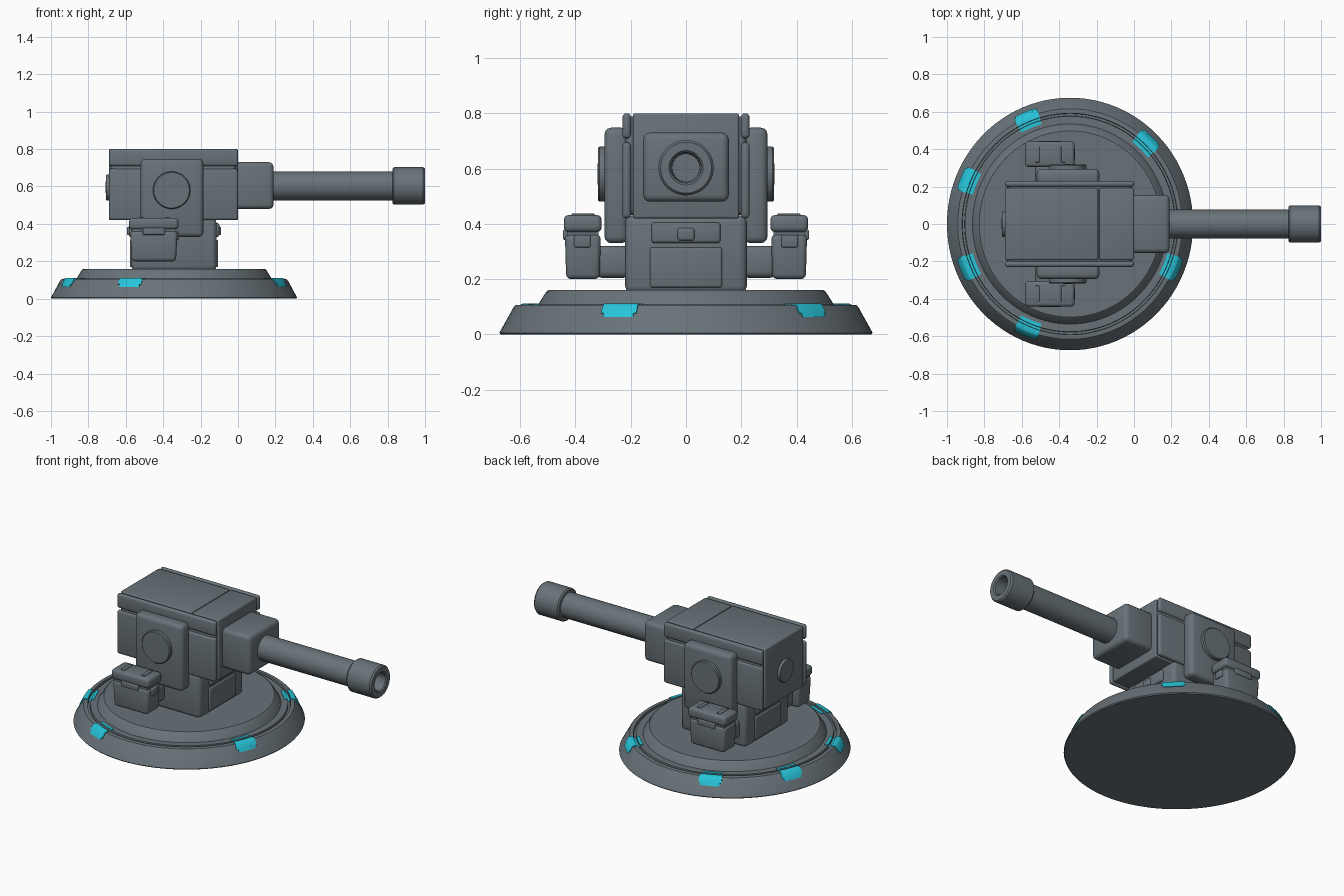
import bpy, bmesh, math
from mathutils import Matrix

old = bpy.data.objects.get("Cube")
if old:
    bpy.data.objects.remove(old, do_unlink=True)


def material(name, rgb):
    m = bpy.data.materials.new(name)
    m.use_nodes = True
    m.diffuse_color = (*rgb, 1)
    m.node_tree.nodes["Principled BSDF"].inputs["Base Color"].default_value = (*rgb, 1)
    return m


STEEL = material("steel grey", (0.14, 0.17, 0.19))
CYAN = material("cyan light", (0.02, 0.56, 0.70))
CX = -0.342       # turret axis
STRETCH = 0.975   # the base is slightly narrower along x


def finish(name, bm, mat):
    bmesh.ops.recalc_face_normals(bm, faces=bm.faces)
    me = bpy.data.meshes.new(name)
    bm.to_mesh(me)
    bm.free()
    ob = bpy.data.objects.new(name, me)
    bpy.context.collection.objects.link(ob)
    me.materials.append(mat)
    bpy.ops.object.select_all(action='DESELECT')
    ob.select_set(True)
    bpy.context.view_layer.objects.active = ob
    bpy.ops.object.shade_smooth_by_angle(angle=math.radians(35))
    return ob


def box(name, xs, ys, zs, r=0.02, taper=1.0, mat=STEEL):
    """Rounded box between limits; taper narrows the bottom."""
    bm = bmesh.new()
    bmesh.ops.create_cube(bm, size=1)
    for v in bm.verts:
        k = taper if v.co.z < 0 else 1
        for i, (a, b) in enumerate((xs, ys, zs)):
            s = v.co[i] * (k if i < 2 else 1)
            v.co[i] = (a + b) / 2 + s * (b - a)
    if r:
        bmesh.ops.bevel(bm, geom=bm.edges[:], offset=r, segments=3, profile=0.5, affect='EDGES')
    return finish(name, bm, mat)


def pair(name, xs, ys, zs, **kw):
    """Box on the left side and its mirror on the right."""
    box("left_" + name, xs, ys, zs, **kw)
    box("right_" + name, xs, (-ys[1], -ys[0]), zs, **kw)


def lathe(name, profile, matrix, n=64, start=0, sweep=math.tau, mat=STEEL):
    """Turn an (r, z) profile about z, fully or as a closed sector."""
    full = sweep >= math.tau - 1e-6
    bm = bmesh.new()
    rows = []
    for i in range(n if full else n + 1):
        a = start + sweep * i / n
        rows.append([bm.verts.new((r * math.cos(a), r * math.sin(a), z)) for r, z in profile])
    m = len(profile)
    for i in range(n):
        p, q = rows[i], rows[(i + 1) % len(rows)]
        for j in range(m if not full else m - 1):
            k = (j + 1) % m
            bm.faces.new((p[j], p[k], q[k], q[j]))
    if not full:
        bm.faces.new(rows[0])
        bm.faces.new(rows[-1])
    bmesh.ops.remove_doubles(bm, verts=bm.verts, dist=1e-5)
    bmesh.ops.transform(bm, matrix=matrix, verts=bm.verts)
    return finish(name, bm, mat)


# Round base with a groove and a raised inner step
base_frame = Matrix.Translation((CX, 0, 0)) @ Matrix.Diagonal((STRETCH, 1, 1, 1))
lathe("base", [(0, 0), (0.67, 0), (0.675, 0.006), (0.624, 0.098), (0.616, 0.106),
               (0.592, 0.108), (0.590, 0.094), (0.578, 0.094), (0.576, 0.108),
               (0.535, 0.108), (0.505, 0.155), (0.498, 0.160), (0, 0.160)], base_frame, n=96)

# Light plates wrapped over the rim, narrower at the lower edge
for i, deg in enumerate((-22.5, 46, 112.5, 157.5, 202.5, 247.5)):
    for part, prof, half in (
            ("upper", [(0.640, 0.078), (0.625, 0.106), (0.617, 0.111), (0.594, 0.112),
                       (0.594, 0.106), (0.615, 0.104), (0.635, 0.074)], 6.2),
            ("inner", [(0.575, 0.112), (0.556, 0.112), (0.556, 0.106), (0.575, 0.106)], 6.2),
            ("groove", [(0.594, 0.098), (0.574, 0.098), (0.574, 0.093), (0.594, 0.093)], 6.2),
            ("lower", [(0.648, 0.063), (0.640, 0.078), (0.634, 0.075), (0.641, 0.062)], 5.2)):
        lathe(f"light_{i + 1}_{part}", prof, base_frame, n=8, mat=CYAN,
              start=math.radians(deg - half), sweep=math.radians(2 * half))

# Neck with panels and latches front and back along the barrel axis
box("neck", (-0.57, -0.115), (-0.22, 0.22), (0.15, 0.43), r=0.025)
for side, s in (("barrel_side", 1), ("rear", -1)):
    def span(a, b):
        return tuple(sorted((CX + s * a, CX + s * b)))
    box(side + "_panel", span(0.2, 0.236), (-0.13, 0.13), (0.17, 0.315), r=0.008)
    box(side + "_latch_bar", span(0.2, 0.242), (-0.125, 0.125), (0.33, 0.405), r=0.012)
    box(side + "_latch", span(0.2, 0.252), (-0.03, 0.03), (0.34, 0.385), r=0.008)

# Head: centre block, split cheeks and a filler showing in the grooves
box("head_filler", (-0.678, -0.012), (-0.218, 0.218), (0.432, 0.788), r=0.02)
box("head_rear", (-0.69, -0.192), (-0.192, 0.192), (0.42, 0.80), r=0.008)
box("head_front", (-0.186, 0.0), (-0.192, 0.192), (0.42, 0.80), r=0.008)
pair("cheek_lower", (-0.69, 0.0), (0.199, 0.23), (0.42, 0.695), r=0.014)
pair("cheek_upper", (-0.69, 0.0), (0.199, 0.23), (0.709, 0.80), r=0.014)
box("mantlet", (-0.03, 0.19), (-0.155, 0.155), (0.48, 0.73), r=0.025)

# Barrel and hollow muzzle
along_x = Matrix.Translation((0, 0, 0.603)) @ Matrix.Rotation(math.pi / 2, 4, 'Y')
lathe("barrel", [(0, 0.15), (0.077, 0.15), (0.077, 0.84), (0, 0.84)], along_x, n=48)
lathe("muzzle", [(0.07, 0.825), (0.092, 0.825), (0.1, 0.833), (0.1, 0.99), (0.092, 1.0),
                 (0.062, 1.0), (0.055, 0.993), (0.05, 0.85), (0, 0.85)], along_x, n=48)

# Side pads, with round caps on both sides and the back
pair("side_pad", (-0.52, -0.185), (0.21, 0.295), (0.33, 0.748), r=0.025)
cap = [(0, 0), (1, 0), (1, 0.018), (0.95, 0.024), (0, 0.026)]


def round_cap(name, radius, matrix):
    lathe(name, [(r * radius, z) for r, z in cap], matrix, n=48)


for name, s in (("left", 1), ("right", -1)):
    turn = Matrix.Rotation(-s * math.pi / 2, 4, 'X')
    round_cap(name + "_cap", 0.1, Matrix.Translation((-0.355, s * 0.294, 0.58)) @ turn)
round_cap("rear_cap", 0.07, Matrix.Translation((-0.682, 0, 0.595)) @ Matrix.Rotation(-math.pi / 2, 4, 'Y'))

# Ammunition boxes on short arms
pair("arm", (-0.53, -0.36), (0.2, 0.33), (0.205, 0.32), r=0.025)
pair("ammo_box", (-0.577, -0.323), (0.308, 0.438), (0.20, 0.362), r=0.018, taper=0.93)
pair("ammo_seal", (-0.568, -0.332), (0.316, 0.43), (0.34, 0.385), r=0)
pair("ammo_lid", (-0.582, -0.318), (0.305, 0.442), (0.37, 0.432), r=0.018)
pair("ammo_clasp", (-0.51, -0.39), (0.42, 0.445), (0.342, 0.378), r=0.006)
pair("ammo_end_clasp", (-0.34, -0.316), (0.345, 0.405), (0.315, 0.36), r=0.006)
for x in (-0.53, -0.39):
    pair("ammo_rib", (x, x + 0.025), (0.33, 0.415), (0.425, 0.437), r=0.004)
